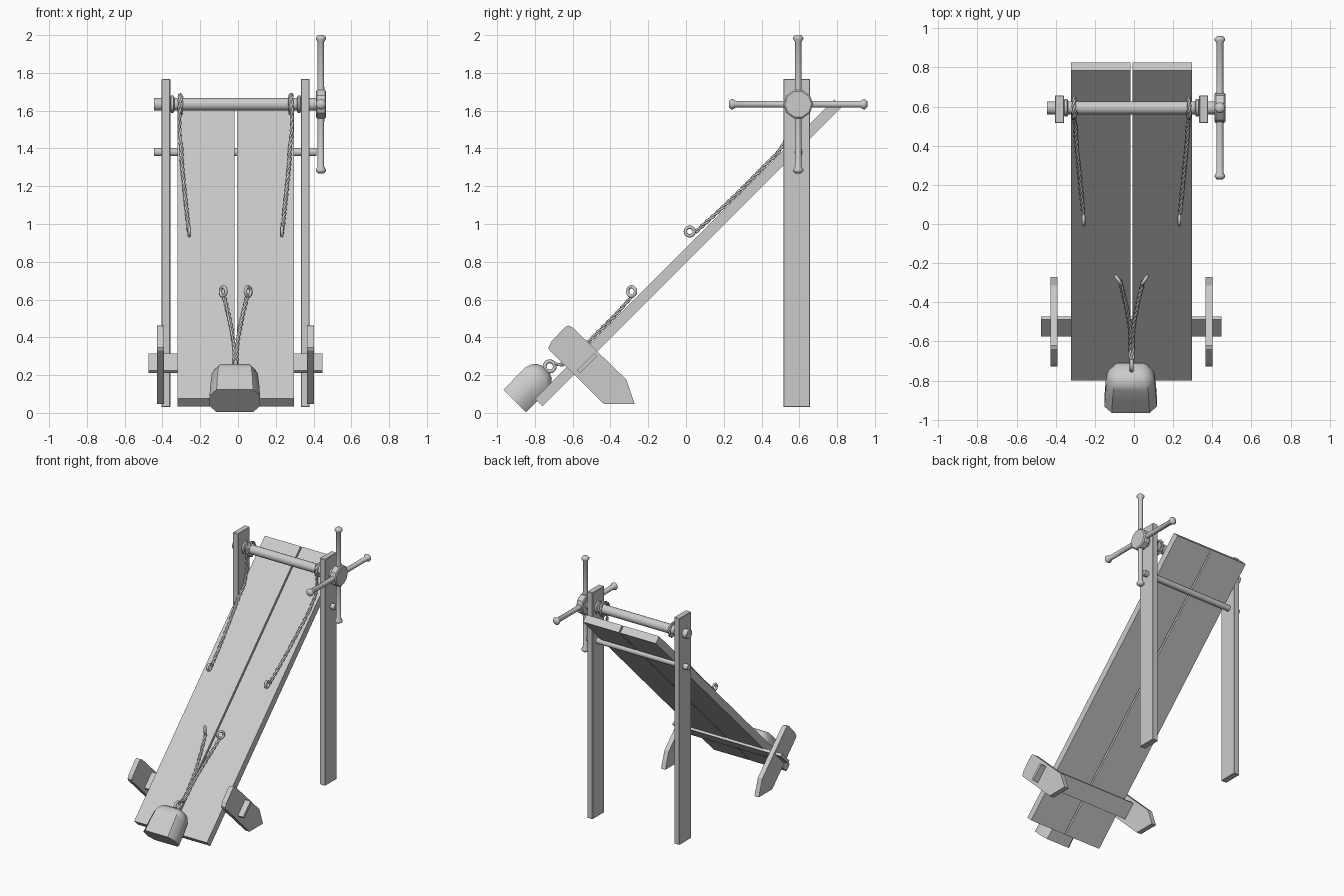
import bpy, bmesh, math
from mathutils import Vector, Matrix

if "Cube" in bpy.data.objects:
    bpy.data.objects.remove(bpy.data.objects["Cube"])

CX = -0.0125                      # mirror plane of the frame
TILT = Matrix.Rotation(math.radians(45), 4, 'X')
AXLE_Y, AXLE_Z = 0.594, 1.634


def tilted(x, d, n):
    """Point given along (d) and above (n) the 45 degree board."""
    return TILT @ Vector((x, d, n))


def finish(name, bm, smooth=None):
    bmesh.ops.recalc_face_normals(bm, faces=bm.faces)
    me = bpy.data.meshes.new(name)
    bm.to_mesh(me)
    bm.free()
    ob = bpy.data.objects.new(name, me)
    bpy.context.collection.objects.link(ob)
    if smooth:
        shade(ob, smooth)
    return ob


def shade(ob, angle):
    bpy.ops.object.select_all(action='DESELECT')
    ob.select_set(True)
    bpy.context.view_layer.objects.active = ob
    bpy.ops.object.shade_smooth_by_angle(angle=math.radians(angle))


def box(name, lo, hi, matrix=Matrix(), bevel=0.0):
    lo, hi = Vector(lo), Vector(hi)
    bm = bmesh.new()
    bmesh.ops.create_cube(bm, size=1)
    bmesh.ops.transform(bm, verts=bm.verts, matrix=matrix @ Matrix.Translation((lo + hi) / 2)
                        @ Matrix.Diagonal((*(hi - lo), 1)))
    if bevel:
        bmesh.ops.bevel(bm, geom=bm.edges[:], offset=bevel, segments=1, affect='EDGES')
    return finish(name, bm)


def loft(name, rings, smooth=None):
    """Skin between rings of points, closing both ends."""
    bm = bmesh.new()
    loops = [[bm.verts.new(p) for p in r] for r in rings]
    k = len(loops[0])
    for a, b in zip(loops, loops[1:]):
        for i in range(k):
            bm.faces.new((a[i], a[(i + 1) % k], b[(i + 1) % k], b[i]))
    bm.faces.new(loops[0])
    bm.faces.new(loops[-1])
    return finish(name, bm, smooth)


def lathe(name, profile, sides, matrix, smooth=50):
    """Turn (height, radius) pairs around local z."""
    rings = [[matrix @ Vector((r * math.cos(a), r * math.sin(a), h))
              for a in (2 * math.pi * (i + 0.5) / sides for i in range(sides))] for h, r in profile]
    return loft(name, rings, smooth)


def along_x(y, z):
    return Matrix.Translation((0, y, z)) @ Matrix.Rotation(math.pi / 2, 4, 'Y')


def ring(name, loc, radius, tube, tilt=0.0):
    bpy.ops.mesh.primitive_torus_add(location=loc, rotation=(0, math.pi / 2, tilt), major_radius=radius,
                                     minor_radius=tube, major_segments=20, minor_segments=8)
    bpy.context.object.name = name
    bpy.ops.object.shade_smooth()


def rope(name, pts, step=0.012, pitch=0.075, tube=0.0065):
    """Two strands twisted around a smooth path."""
    pts = [Vector(p) for p in pts]
    pts = [2 * pts[0] - pts[1]] + pts + [2 * pts[-1] - pts[-2]]
    path = []
    for p0, p1, p2, p3 in zip(pts, pts[1:], pts[2:], pts[3:]):
        n = max(2, int((p2 - p1).length / step))
        for i in range(n):
            t = i / n
            path.append(0.5 * (2 * p1 + (p2 - p0) * t + (2 * p0 - 5 * p1 + 4 * p2 - p3) * t * t
                               + (3 * p1 - p0 - 3 * p2 + p3) * t ** 3))
    path.append(pts[-2])
    cu = bpy.data.curves.new(name, 'CURVE')
    cu.dimensions = '3D'
    cu.bevel_depth, cu.bevel_resolution, cu.use_fill_caps = tube, 1, True
    for phase in (0, math.pi):
        sp = cu.splines.new('POLY')
        sp.points.add(len(path) - 1)
        dist = 0.0
        for i, p in enumerate(path):
            tan = (path[min(i + 1, len(path) - 1)] - path[max(i - 1, 0)]).normalized()
            u = tan.cross(Vector((1, 0, 0))).normalized()
            v = tan.cross(u)
            if i:
                dist += (p - path[i - 1]).length
            a = phase + 2 * math.pi * dist / pitch
            sp.points[i].co = (*(p + (u * math.cos(a) + v * math.sin(a)) * tube * 0.8), 1)
    ob = bpy.data.objects.new(name, cu)
    bpy.context.collection.objects.link(ob)
    bpy.ops.object.select_all(action='DESELECT')
    ob.select_set(True)
    bpy.context.view_layer.objects.active = ob
    bpy.ops.object.convert(target='MESH')
    bpy.ops.object.shade_smooth()


# crossbar under the board
box("crossbar", (-0.475, -0.248, 0.545), (0.447, -0.122, 0.567), TILT)

# foot outline in the side plane
FOOT = [(-0.728, 0.345), (-0.712, 0.378), (-0.64, 0.455), (-0.62, 0.462), (-0.598, 0.45),
        (-0.315, 0.175), (-0.272, 0.048), (-0.435, 0.048), (-0.722, 0.33)]

for side, s in (("left", -1), ("right", 1)):
    def span(a, b):
        return sorted((CX + s * a, CX + s * b))

    # upright post, plank and foot
    a, b = span(0.346, 0.392)
    box(side + "_post", (a, 0.515, 0.03), (b, 0.657, 1.768), bevel=0.003)
    a, b = span(0.006, 0.309)
    box(side + "_plank", (a, -0.513, 0.562), (b, 1.729, 0.619), TILT)
    a, b = span(0.378, 0.415)
    loft(side + "_foot", [[(x, y, z) for y, z in FOOT] for x in (a, b)])

    # collar on the roller
    a, b = span(0.325, 0.346)
    lathe(side + "_collar", [(a, 0.037), (a + 0.004, 0.046), (b - 0.004, 0.046), (b, 0.037)],
          16, along_x(AXLE_Y, AXLE_Z))

    # upper rope: coil on the roller, then down along the board to a loop
    pts = []
    for i in range(16):
        ang = math.pi * (1 - 2.4 * (1 - i / 15))
        pts.append((CX + s * (0.287 + 0.010 * i / 15), AXLE_Y + 0.049 * math.cos(ang),
                    AXLE_Z + 0.049 * math.sin(ang)))
    pts += [(CX + s * 0.297, 0.548, 1.5), tilted(CX + s * 0.287, 1.34, 0.634),
            tilted(CX + s * 0.284, 1.24, 0.631), tilted(CX + s * 0.264, 0.95, 0.631),
            tilted(CX + s * 0.247, 0.712, 0.641)]
    rope(side + "_wrist_rope", pts)
    ring(side + "_wrist_loop", tilted(CX + s * 0.245, 0.693, 0.665), 0.023, 0.009)

    # lower rope: from the weight to a loop, spreading outward
    rope(side + "_ankle_rope", [
        tilted(CX + s * 0.006, -0.308, 0.672), tilted(CX + s * 0.006, -0.262, 0.634),
        tilted(CX + s * 0.006, -0.16, 0.631), tilted(CX + s * 0.016, -0.05, 0.631),
        tilted(CX + s * 0.036, 0.09, 0.631), tilted(CX + s * 0.06, 0.228, 0.638)])
    ring(side + "_ankle_loop", tilted(CX + s * 0.066, 0.251, 0.658), 0.025, 0.009,
         -s * math.radians(35))

# roller and lower rod
lathe("roller", [(-0.444, 0.034), (0.42, 0.034)], 16, along_x(AXLE_Y, AXLE_Z))
lathe("lower_rod", [(-0.444, 0.022), (0.415, 0.022)], 12, along_x(0.596, 1.38))

# handwheel: hub and four turned spokes
lathe("wheel_hub", [(0.412, 0.07), (0.418, 0.078), (0.46, 0.078), (0.467, 0.07)], 10,
      along_x(AXLE_Y, AXLE_Z), 30)
for i in range(4):
    m = Matrix.Translation((0.439, AXLE_Y, AXLE_Z)) @ Matrix.Rotation(i * math.pi / 2, 4, 'X')
    lathe("wheel_spoke_%d" % (i + 1), [(0.03, 0.02), (0.1, 0.018), (0.33, 0.018), (0.346, 0.028),
                                       (0.354, 0.028), (0.366, 0.016)], 12, m)

# weight: chamfered block with a rounded shoulder, and its eye ring
OCT = [(1, .45), (.72, 1), (-.72, 1), (-1, .45), (-1, -.45), (-.72, -1), (.72, -1), (1, -.45)]
SECTIONS = [(0, .134, .084), (.09, .129, .085), (.165, .122, .085), (.198, .11, .075),
            (.222, .09, .055), (.233, .065, .03)]
loft("weight", [[tilted(-0.017 + hx * x, -0.596 + t, 0.686 + hn * n) for x, n in OCT]
                for t, hx, hn in SECTIONS], 50)
ring("weight_eye", tilted(CX, -0.336, 0.684), 0.027, 0.010)
